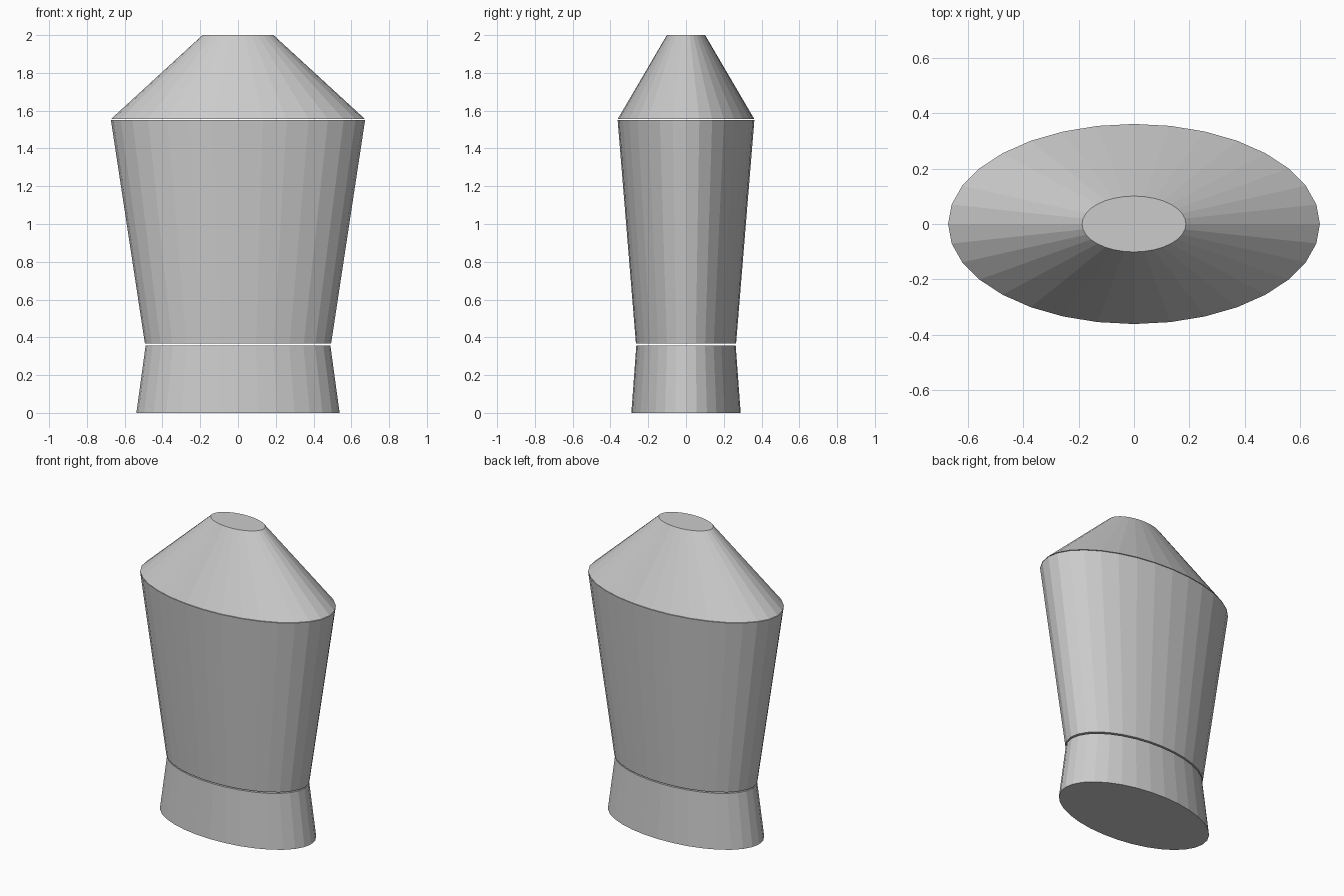
import bpy

if "Cube" in bpy.data.objects:
    bpy.data.objects.remove(bpy.data.objects["Cube"])

DEPTH_RATIO = 0.538  # oval section: depth relative to width


def oval_frustum(name, z0, z1, r0, r1):
    """Closed 32-sided oval frustum between two heights."""
    bpy.ops.mesh.primitive_cone_add(
        vertices=32, radius1=r0, radius2=r1, depth=z1 - z0,
        end_fill_type='NGON', location=(0, 0, (z0 + z1) / 2),
        rotation=(0, 0, 0))
    ob = bpy.context.object
    ob.name = name
    ob.scale.y = DEPTH_RATIO
    bpy.ops.object.transform_apply(location=True, rotation=True, scale=True)
    return ob


# Flared hips, tapering chest and sloped shoulders, with hairline gaps
oval_frustum("hips", 0.0, 0.358, 0.538, 0.489)
oval_frustum("chest", 0.367, 1.551, 0.493, 0.673)
oval_frustum("shoulders", 1.555, 2.0, 0.673, 0.188)
